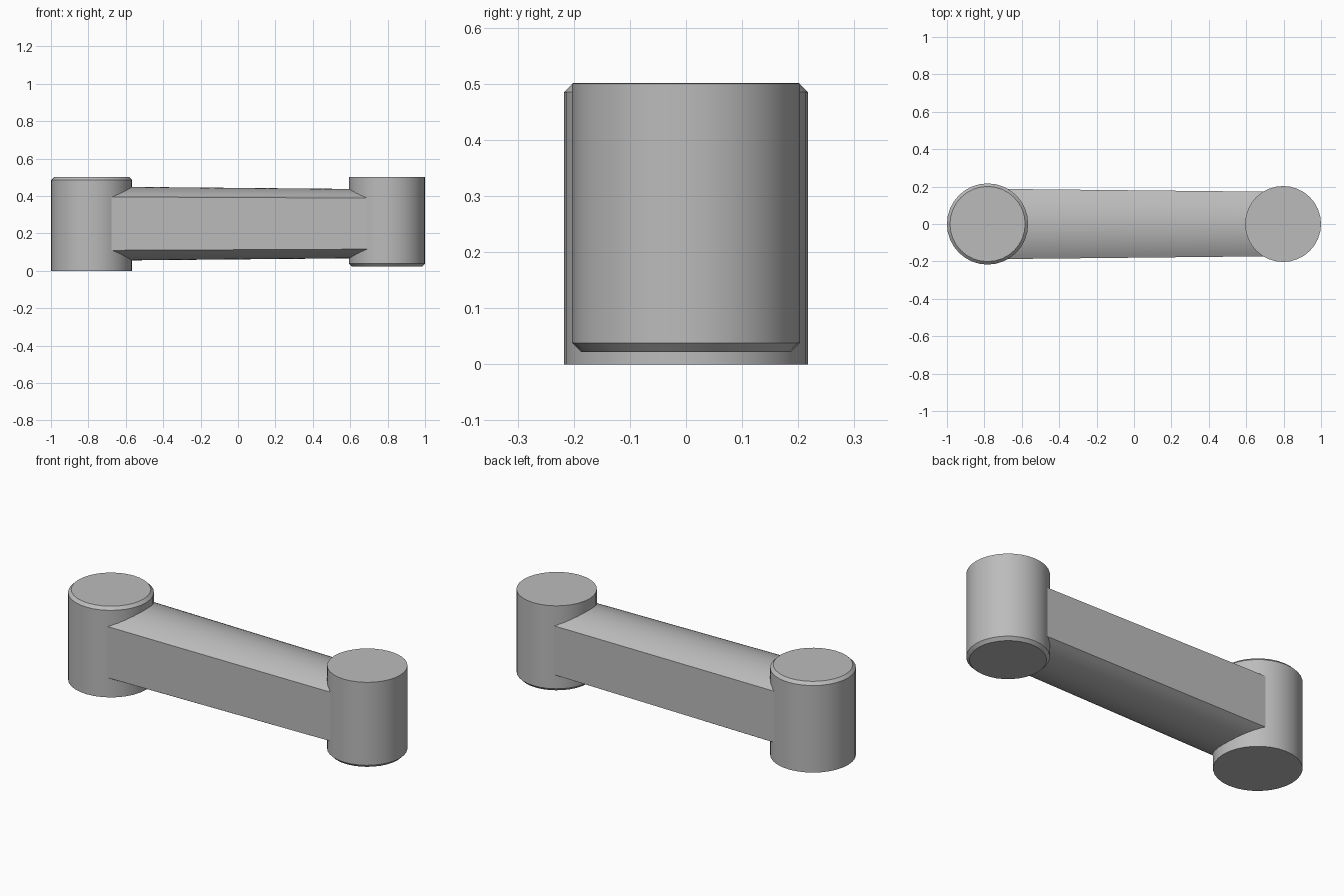
import bpy, bmesh, math

cube = bpy.data.objects.get("Cube")
if cube:
    bpy.data.objects.remove(cube)

grey = bpy.data.materials.new("plain grey")
grey.use_nodes = True
colour = (0.5, 0.5, 0.5, 1)
grey.diffuse_color = colour
grey.node_tree.nodes["Principled BSDF"].inputs["Base Color"].default_value = colour


def loft(name, rings):
    """Skin matching closed rings and cap both ends."""
    bm = bmesh.new()
    loops = [[bm.verts.new(p) for p in ring] for ring in rings]
    n = len(loops[0])
    for a, b in zip(loops, loops[1:]):
        for i in range(n):
            j = (i + 1) % n
            bm.faces.new((a[i], a[j], b[j], b[i]))
    bm.faces.new(loops[0])
    bm.faces.new(loops[-1])
    bmesh.ops.recalc_face_normals(bm, faces=bm.faces)
    mesh = bpy.data.meshes.new(name)
    bm.to_mesh(mesh)
    bm.free()
    mesh.materials.append(grey)
    obj = bpy.data.objects.new(name, mesh)
    bpy.context.collection.objects.link(obj)
    bpy.ops.object.select_all(action="DESELECT")
    obj.select_set(True)
    bpy.context.view_layer.objects.active = obj
    bpy.ops.object.shade_smooth_by_angle(angle=math.radians(25))
    return obj


def boss(name, x, profile, sides=32):
    """Upright cylinder from (radius, height) pairs."""
    turn = [math.tau * i / sides for i in range(sides)]
    loft(name, [[(x + r * math.cos(t), r * math.sin(t), z) for t in turn]
                for r, z in profile])


def arm_section(x, half_width, side_height, crown, steps=16):
    """Flat-sided section with shallow arcs above and below."""
    rise = crown - side_height
    radius = (half_width ** 2 + rise ** 2) / (2 * rise)
    sweep = math.asin(half_width / radius)
    top = []
    for i in range(steps + 1):
        a = sweep * (1 - 2 * i / steps)
        top.append((radius * math.sin(a), crown - radius * (1 - math.cos(a))))
    outline = top + [(-y, -z) for y, z in top]
    return [(x, y, 0.252 + z) for y, z in outline]


# Large end with a chamfered top
boss("large_end_boss", -0.783, [(0.217, 0), (0.217, 0.485), (0.201, 0.501)])

# Small end with a chamfered bottom
boss("small_end_boss", 0.797, [(0.187, 0.022), (0.203, 0.038), (0.203, 0.5)])

# Tapered arm, its ends buried in the bosses
loft("connecting_arm", [arm_section(-0.75, 0.188, 0.143, 0.198),
                        arm_section(0.77, 0.172, 0.136, 0.184)])
